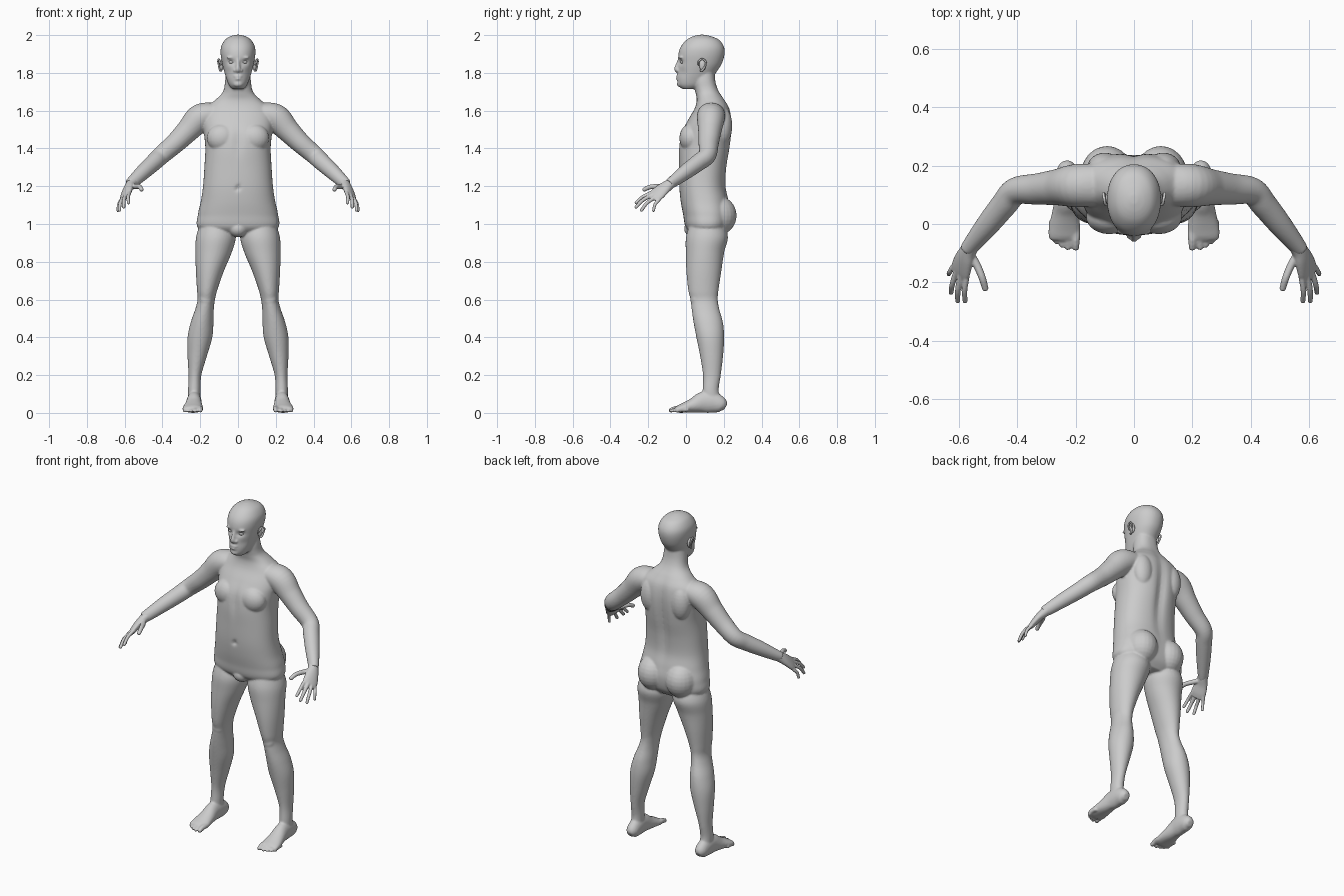
import bpy, bmesh, math
from mathutils import Vector, Matrix


def spline(keys, n=6):
    # Catmull-Rom through tuples of numbers
    out = []
    for i in range(len(keys) - 1):
        q = [Vector(keys[min(max(j, 0), len(keys) - 1)]) for j in range(i - 1, i + 3)]
        for k in range(n):
            t = k / n
            out.append(0.5 * (2 * q[1] + (q[2] - q[0]) * t
                              + (2 * q[0] - 5 * q[1] + 4 * q[2] - q[3]) * t ** 2
                              + (3 * q[1] - q[0] - 3 * q[2] + q[3]) * t ** 3))
    return out + [Vector(keys[-1])]


def skin(bm, rings):
    vs = [[bm.verts.new(p) for p in r] for r in rings]
    n = len(vs[0])
    for a, b in zip(vs, vs[1:]):
        for i in range(n):
            bm.faces.new((a[i], a[(i + 1) % n], b[(i + 1) % n], b[i]))
    bm.faces.new(vs[0])
    bm.faces.new(vs[-1])
    return [v for r in vs for v in r]


def power(c, e):
    return math.copysign(abs(c) ** (2 / e), c)


def loft(bm, keys, s=1, e=2.0, n=48):
    # keys: height, inner x, outer x, front y, back y
    rings = []
    for z, x0, x1, y0, y1 in spline(keys):
        ring = []
        for i in range(n):
            a = math.tau * i / n
            ring.append(Vector((s * ((x0 + x1) / 2 + (x1 - x0) / 2 * power(math.cos(a), e)),
                                (y0 + y1) / 2 + (y1 - y0) / 2 * power(math.sin(a), e), z)))
        rings.append(ring)
    return skin(bm, rings)


def tube(bm, keys, side, s=1, n=20):
    # keys: x, y, z, radius along side, radius across
    pts = spline(keys)
    rings = []
    for i, p in enumerate(pts):
        t = (pts[min(i + 1, len(pts) - 1)] - pts[max(i - 1, 0)])
        t = Vector(t[:3]).normalized()
        u = Vector(side)
        u = (u - t * u.dot(t)).normalized()
        w = t.cross(u)
        ring = []
        for k in range(n):
            a = math.tau * k / n
            v = Vector(p[:3]) + u * p[3] * math.cos(a) + w * p[4] * math.sin(a)
            ring.append(Vector((v.x * s, v.y, v.z)))
        rings.append(ring)
    skin(bm, rings)


def ball(bm, c, r):
    m = Matrix.Translation(c) @ Matrix.Diagonal((*r, 1))
    bmesh.ops.create_uvsphere(bm, u_segments=24, v_segments=14, radius=1, matrix=m)


def digit(bm, pts, r, side, s=1):
    # finger or toe with a rounded tip
    k = len(pts) - 1
    tube(bm, [(*p, r * (1 - .25 * i / k), r * (1 - .25 * i / k)) for i, p in enumerate(pts)], side, s, 14)
    x, y, z = pts[-1]
    ball(bm, (x * s, y, z), (r * .76,) * 3)


def dent(verts, c, r, depth):
    for v in verts:
        d = Vector(((v.co.x - c[0]) / r[0], (v.co.y - c[1]) / r[1], (v.co.z - c[2]) / r[2]))
        v.co.y += depth * math.exp(-d.length_squared)


def finish(name, bm, voxel=0, smooth=0, mirror=False):
    bmesh.ops.recalc_face_normals(bm, faces=bm.faces[:])
    for f in bm.faces:
        f.smooth = True
    me = bpy.data.meshes.new(name)
    bm.to_mesh(me)
    bm.free()
    ob = bpy.data.objects.new(name, me)
    bpy.context.collection.objects.link(ob)
    if voxel:
        m = ob.modifiers.new("fuse", 'REMESH')
        m.mode, m.voxel_size, m.use_smooth_shade = 'VOXEL', voxel, True
        m = ob.modifiers.new("soften", 'SMOOTH')
        m.factor, m.iterations = 0.5, smooth
    if mirror:
        ob.modifiers.new("mirror", 'MIRROR').use_mirror_merge = False
    return ob


body = bmesh.new()

# torso and neck
rows = [(.935, .12, .05, .19), (.98, .212, .0, .225), (1.05, .212, -.015, .238), (1.12, .197, -.028, .228),
        (1.2, .185, -.036, .212), (1.3, .178, -.038, .217), (1.4, .173, -.038, .234), (1.48, .18, -.026, .243),
        (1.55, .188, .01, .243), (1.61, .172, .045, .232), (1.655, .122, .057, .207), (1.69, .086, .052, .182),
        (1.72, .073, .045, .166), (1.76, .068, .04, .155), (1.82, .06, .05, .15)]
torso = loft(body, [(z, -w, w, f, b) for z, w, f, b in rows], e=2.3, n=80)
dent(torso, (0, .24, 1.4), (.03, .08, .22), -.016)
dent(torso, (0, -.03, 1.44), (.022, .06, .08), .008)
dent(torso, (0, -.03, 1.19), (.012, .05, .012), .014)
ball(body, (0, .04, .975), (.05, .05, .045))

# head
rows = [(1.715, .03, -.02, .05), (1.735, .048, -.041, .1), (1.77, .062, -.046, .135), (1.81, .074, -.043, .165),
        (1.85, .084, -.041, .19), (1.9, .092, -.04, .204), (1.94, .089, -.027, .2), (1.975, .069, .003, .175),
        (1.993, .042, .035, .135), (2.002, .012, .07, .1)]
head = loft(body, [(z, -w, w, f, b) for z, w, f, b in rows], e=2.15, n=80)
for s in (1, -1):
    dent(head, (s * .034, -.03, 1.857), (.02, .04, .013), .012)
    dent(head, (s * .05, -.02, 1.8), (.02, .04, .025), .006)
tube(body, [(0, -.03, 1.875, .009, .012), (0, -.042, 1.845, .010, .012), (0, -.05, 1.82, .013, .013),
            (0, -.045, 1.806, .01, .008)], (1, 0, 0))
ball(body, (0, -.041, 1.783), (.024, .012, .007))
ball(body, (0, -.041, 1.768), (.021, .012, .008))
ball(body, (0, -.032, 1.741), (.026, .016, .016))

for s in (1, -1):
    ball(body, (s * .016, -.042, 1.813), (.009, .011, .009))
    ball(body, (s * .036, -.026, 1.881), (.026, .012, .007))
    # chest, shoulder blade and buttock masses
    ball(body, (s * .085, .025, 1.455), (.08, .06, .075))
    ball(body, (s * .1, .195, 1.52), (.06, .05, .1))
    ball(body, (s * .092, .165, 1.045), (.092, .103, .105))
    # arm
    tube(body, [(.1, .135, 1.59, .07, .05), (.195, .132, 1.565, .074, .073), (.265, .126, 1.495, .062, .062),
                (.33, .12, 1.43, .054, .054), (.405, .113, 1.365, .047, .049), (.445, .068, 1.327, .045, .046),
                (.5, 0, 1.277, .04, .041), (.55, -.062, 1.23, .031, .034), (.572, -.09, 1.21, .026, .03)],
         (0, 1, 0), s, 32)
    # leg
    loft(body, [(1.0, .03, .2, .02, .2), (.93, .012, .222, 0, .222), (.85, .033, .225, -.001, .202),
                (.75, .075, .223, .002, .187), (.65, .11, .217, .012, .172), (.6, .122, .214, .024, .168),
                (.55, .128, .226, .03, .176), (.48, .13, .25, .04, .195), (.4, .136, .267, .055, .202),
                (.3, .165, .267, .075, .196), (.2, .194, .262, .09, .184), (.12, .199, .264, .088, .173),
                (.06, .2, .262, .085, .185), (.02, .205, .255, .09, .185)], s)
    ball(body, (s * .17, .06, .6), (.036, .037, .045))
    # foot
    tube(body, [(.23, .209, .03, .018, .018), (.23, .188, .042, .034, .041), (.231, .14, .056, .038, .056),
                (.233, .09, .056, .039, .056), (.235, .04, .04, .046, .04), (.238, -.01, .027, .054, .027),
                (.239, -.04, .02, .055, .02), (.239, -.055, .017, .048, .013)], (1, 0, 0), s, 32)
    for x, y, r in [(.2, -.08, .017), (.227, -.082, .0125), (.248, -.074, .0115), (.267, -.063, .011), (.283, -.048, .011)]:
        digit(body, [(x, y + .06, r + .006), (x, y + .025, r + .005), (x, y, r * .8)], r, (1, 0, 0), s)
finish("body", body, .0058, 4)

# hands
hand = bmesh.new()
across = (.045, .04, -.04)
tube(hand, [(.552, -.064, 1.228, .029, .027), (.568, -.09, 1.208, .03, .026), (.582, -.12, 1.186, .038, .022),
            (.594, -.155, 1.156, .044, .018), (.601, -.178, 1.138, .039, .012)], across, 1, 28)
fingers = [((.575, -.182, 1.166), (.58, -.264, 1.112), .0115), ((.596, -.184, 1.151), (.605, -.264, 1.09), .012),
           ((.612, -.172, 1.136), (.628, -.235, 1.073), .0115), ((.62, -.146, 1.125), (.636, -.172, 1.071), .0105)]
wrist = Vector((.575, -.11, 1.192))
for a, b, r in fingers:
    a, b = Vector(a), Vector(b)
    mid = (a + b) / 2 + Vector((.004, -.005, .005))
    digit(hand, [tuple(a.lerp(wrist, .35)), tuple(a), tuple(mid), tuple(b)], r, across)
digit(hand, [(.565, -.1, 1.2), (.54, -.14, 1.198), (.521, -.185, 1.197), (.511, -.22, 1.183)], .015, across)
finish("hands", hand, .0036, 3, True)

# ears
ear = bmesh.new()
ball(ear, (.087, .088, 1.842), (.012, .018, .03))
tube(ear, [(.088, .066, 1.842, .004, .004), (.098, .068, 1.862, .005, .005), (.102, .086, 1.873, .005, .005),
           (.105, .104, 1.86, .005, .005), (.101, .102, 1.838, .005, .005), (.095, .088, 1.815, .006, .006),
           (.088, .076, 1.812, .005, .005)], (1, 0, .1), 1, 10)
finish("ears", ear, 0, 0, True)

# eyes
eye = bmesh.new()
ball(eye, (.034, -.018, 1.857), (.015, .012, .009))
finish("eyes", eye, 0, 0, True)
